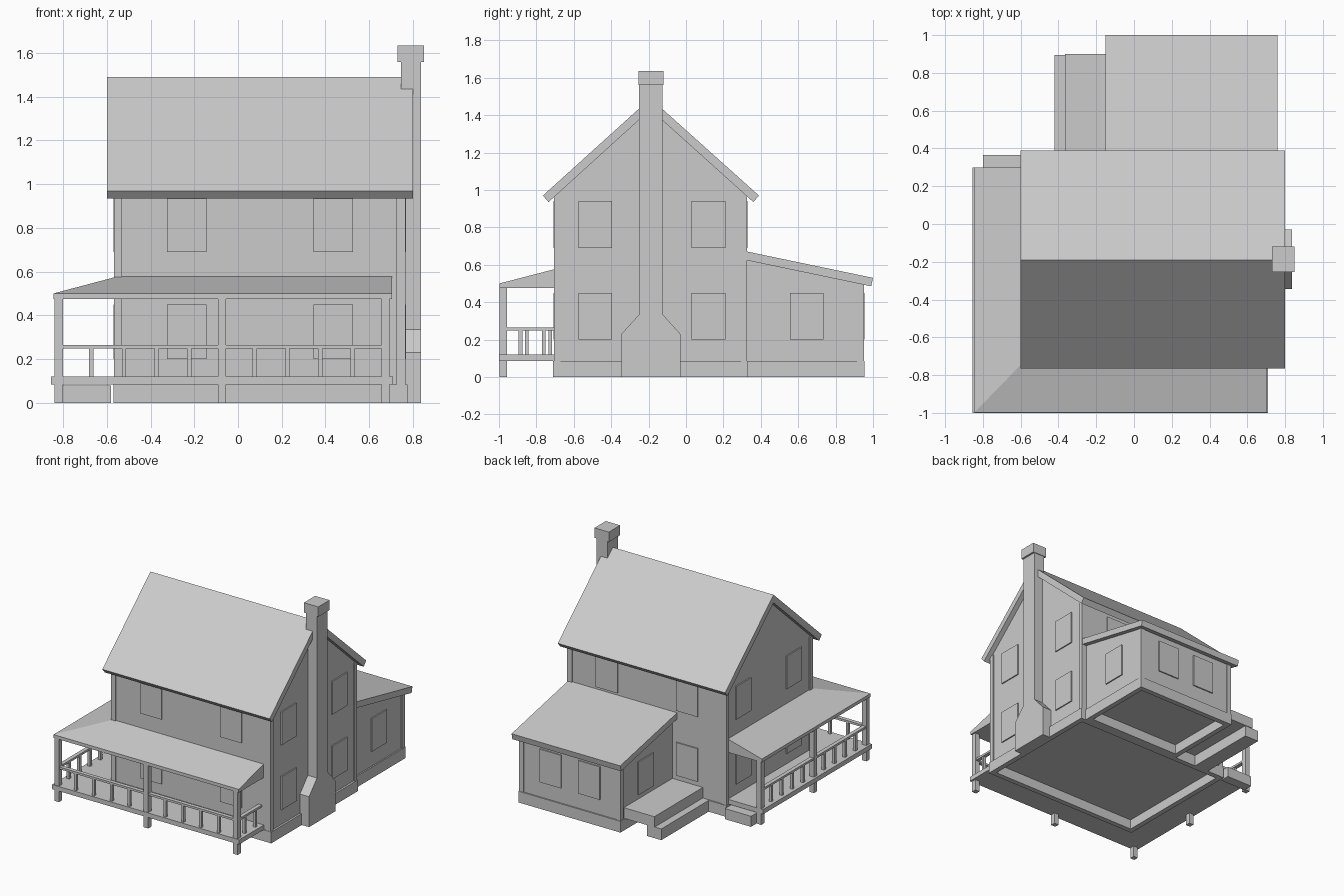
import bpy, bmesh

cube = bpy.data.objects.get("Cube")
if cube:
    bpy.data.objects.remove(cube, do_unlink=True)

grey = bpy.data.materials.new("light_grey")
grey.use_nodes = True
grey.diffuse_color = (0.6, 0.6, 0.6, 1)
grey.node_tree.nodes["Principled BSDF"].inputs["Base Color"].default_value = (0.6, 0.6, 0.6, 1)


def finish(name, bm):
    bmesh.ops.recalc_face_normals(bm, faces=bm.faces)
    mesh = bpy.data.meshes.new(name)
    bm.to_mesh(mesh)
    bm.free()
    mesh.materials.append(grey)
    obj = bpy.data.objects.new(name, mesh)
    bpy.context.collection.objects.link(obj)
    return obj


def loft(bm, ring_a, ring_b):
    """Solid between two matching rings of points."""
    a = [bm.verts.new(p) for p in ring_a]
    b = [bm.verts.new(p) for p in ring_b]
    bm.faces.new(a)
    bm.faces.new(b[::-1])
    for i in range(len(a)):
        j = (i + 1) % len(a)
        bm.faces.new((a[i], b[i], b[j], a[j]))


def boxes(name, items):
    """One object from boxes given as ((x0, x1), (y0, y1), (z0, z1))."""
    bm = bmesh.new()
    for (x0, x1), (y0, y1), (z0, z1) in items:
        ring = [(x0, y0), (x1, y0), (x1, y1), (x0, y1)]
        loft(bm, [(x, y, z0) for x, y in ring], [(x, y, z1) for x, y in ring])
    return finish(name, bm)


def prism(name, profile, x0, x1):
    """Profile of (y, z) points pushed along x."""
    bm = bmesh.new()
    loft(bm, [(x0, y, z) for y, z in profile], [(x1, y, z) for y, z in profile])
    return finish(name, bm)


def frame(name, x, y, z, t):
    """Hollow rectangular ring of walls."""
    (x0, x1), (y0, y1) = x, y
    return boxes(name, [(x, (y0, y0 + t), z), (x, (y1 - t, y1), z),
                        ((x0, x0 + t), (y0 + t, y1 - t), z),
                        ((x1 - t, x1), (y0 + t, y1 - t), z)])


def span(c, w):
    return (c - w / 2, c + w / 2)


BASE = 0.085          # top of the foundation
RIDGE = -0.19         # y of the main ridge
LEFT, RIGHT, FRONT, BACK = -0.56, 0.76, -0.7, 0.32   # main walls
EX0, EX1, EBACK = -0.11, 0.725, 0.945                # rear extension walls

# Main house: foundation, gabled walls, roof
frame("main_foundation", (-0.57, 0.775), (-0.71, 0.33), (0, BASE), 0.04)
prism("main_walls", [(FRONT, BASE - 0.01), (BACK, BASE - 0.01), (BACK, 0.98),
                     (RIDGE, 1.45), (FRONT, 0.98)], LEFT, RIGHT)
prism("main_roof", [(-0.765, 0.97), (RIDGE, 1.49), (0.39, 0.97), (0.36, 0.935),
                    (RIDGE, 1.43), (-0.735, 0.935)], -0.6, 0.8)
boxes("main_corner_trim", [(x, y, (BASE, 0.975))
                           for x in ((-0.567, -0.53), (0.725, 0.767))
                           for y in ((-0.707, -0.67), (0.295, 0.327))])

# Rear extension
frame("extension_foundation", (EX0 - 0.01, EX1 + 0.01), (0.33, 0.955), (0, BASE), 0.04)
prism("extension_walls", [(0.31, BASE - 0.01), (EBACK, BASE - 0.01), (EBACK, 0.5),
                          (0.31, 0.635)], EX0, EX1)
prism("extension_roof", [(0.32, 0.672), (1.0, 0.53), (0.99, 0.485), (0.32, 0.625)],
      -0.15, 0.76)
boxes("extension_corner_trim", [(x, (0.915, 0.951), (BASE, 0.495))
                                for x in ((EX0 - 0.006, EX0 + 0.03), (EX1 - 0.03, EX1 + 0.006))])

# Windows: thin panels standing on each wall
LOW, HIGH = (0.2, 0.45), (0.69, 0.94)
W, T = 0.18, 0.009
panels = []
for z in (LOW, HIGH):
    for x in (-0.235, 0.435):
        panels.append((span(x, W), (FRONT - T, FRONT), z))
        if z == HIGH or x < 0:
            panels.append((span(x, W), (BACK, BACK + T), z))
    for y in (-0.485, 0.12):
        panels.append(((RIGHT, RIGHT + T), span(y, W), z))
        panels.append(((LEFT - T, LEFT), span(y, W), z))
for x in (0.145, 0.47):
    panels.append((span(x, W), (EBACK, EBACK + T), LOW))
panels.append(((EX1, EX1 + T), span(0.645, W), LOW))
panels.append(((EX0 - T, EX0), span(0.645, W), LOW))
boxes("windows", panels)

# Chimney: shouldered stack with a cap
prism("chimney", [(-0.345, 0), (-0.03, 0), (-0.03, 0.23), (-0.125, 0.335), (-0.125, 1.57),
                  (-0.25, 1.57), (-0.25, 0.335), (-0.345, 0.23)], 0.745, 0.836)
boxes("chimney_cap", [((0.73, 0.85), (-0.255, -0.12), (1.56, 1.635))])

# Wraparound porch: deck, posts, roof
boxes("porch_deck", [((-0.855, 0.71), (-1.0, -0.705), (BASE, 0.12)),
                     ((-0.855, -0.555), (-0.705, 0.3), (BASE, 0.12))])
PX, PY = -0.82, -0.977
front_posts = [-0.82, -0.073, 0.675]
side_posts = [PY, -0.35, 0.28]
post_spots = [(x, PY) for x in front_posts] + [(PX, y) for y in side_posts[1:]]
boxes("porch_posts", [(span(x, 0.038), span(y, 0.038), (0, 0.48)) for x, y in post_spots])

bm = bmesh.new()
outer, inner = (-0.845, -0.998), (-0.555, -0.7)


def roof_section(place):
    (ox, oy), (ix, iy) = place(outer), place(inner)
    return [(ox, oy, 0.475), (ox, oy, 0.5), (ix, iy, 0.577), (ix, iy, 0.475)]


hip = roof_section(lambda p: p)
loft(bm, roof_section(lambda p: (0.705, p[1])), hip)
loft(bm, hip, roof_section(lambda p: (p[0], 0.3)))
finish("porch_roof", bm)

# Railings: top rails with evenly spaced balusters
RAIL, BAL, B = (0.248, 0.264), (0.115, 0.25), 0.02
rails = [((PX, 0.675), span(PY, 0.03), RAIL), (span(PX, 0.03), (PY, 0.28), RAIL),
         (span(0.675, 0.03), (PY, FRONT), RAIL)]
for a, b in zip(front_posts, front_posts[1:]):
    rails += [(span(a + (b - a) * i / 5, B), span(PY, B), BAL) for i in range(1, 5)]
for a, b in zip(side_posts, side_posts[1:]):
    rails += [(span(PX, B), span(a + (b - a) * i / 5, B), BAL) for i in range(1, 5)]
rails += [(span(0.675, B), span(y, B), BAL) for y in (-0.885, -0.76)]
boxes("porch_railing", rails)

# Steps at the porch end and beside the extension
boxes("porch_step", [((-0.8, -0.58), (0.29, 0.365), (0, 0.08))])
boxes("rear_landing", [((-0.365, EX0), (0.32, 0.9), (BASE, 0.165))])
boxes("rear_step", [((-0.42, -0.3), (0.325, 0.895), (0, BASE))])
